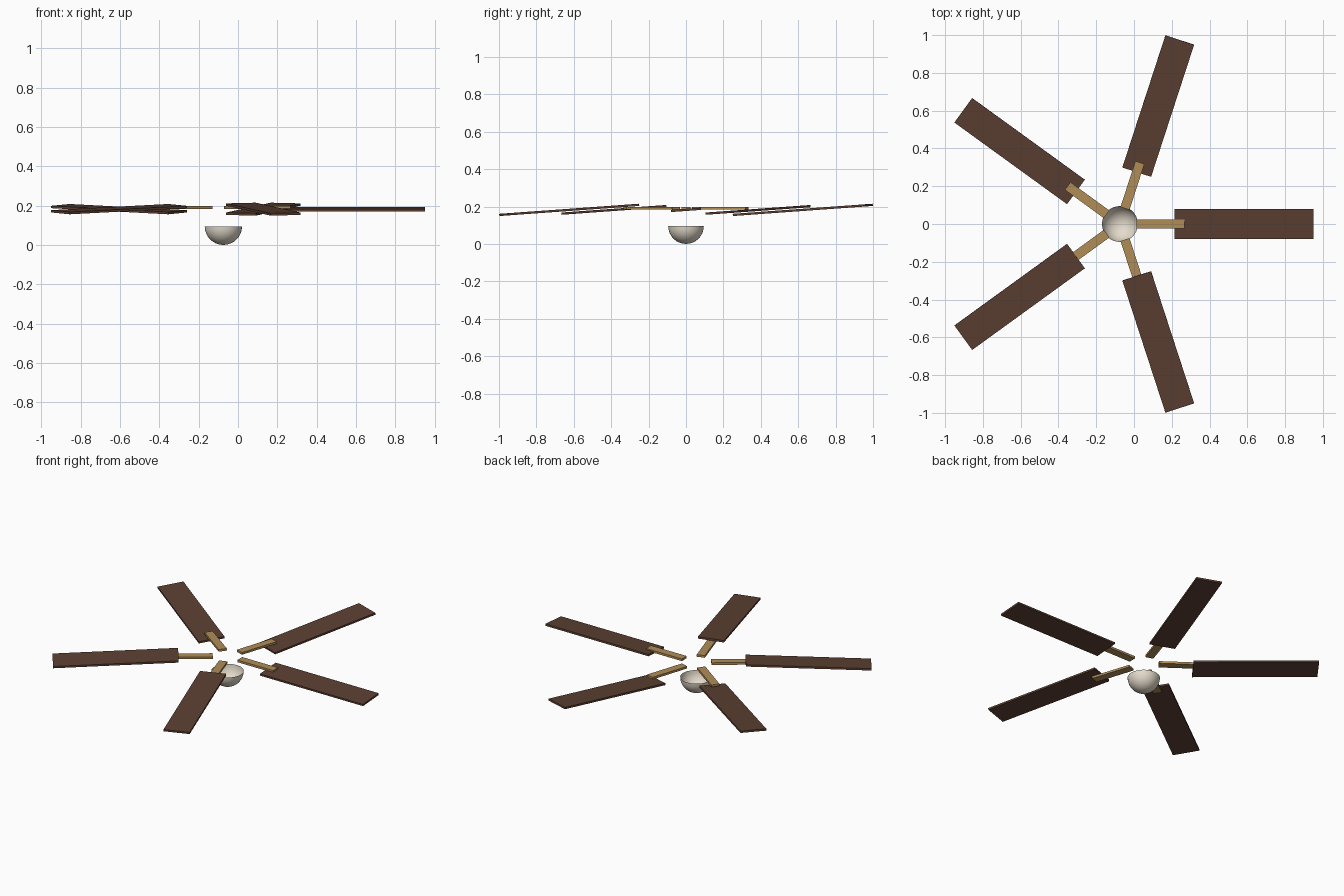
import bpy, bmesh, math
from mathutils import Matrix, Vector

if "Cube" in bpy.data.objects:
    bpy.data.objects.remove(bpy.data.objects["Cube"])

HUB_X = -0.0745      # fan axis
BLADES = 5
TILT = 0.072         # every blade leans about the same x direction


def material(name, rgb):
    m = bpy.data.materials.new(name)
    m.diffuse_color = (*rgb, 1.0)
    m.use_nodes = True
    m.node_tree.nodes["Principled BSDF"].inputs["Base Color"].default_value = m.diffuse_color
    return m


wood = material("dark wood", (0.107, 0.051, 0.033))
brass = material("brass", (0.434, 0.266, 0.095))
glass = material("warm white glass", (0.78, 0.71, 0.60))


def add_object(name, bm, mat):
    mesh = bpy.data.meshes.new(name)
    bm.to_mesh(mesh)
    bm.free()
    mesh.materials.append(mat)
    obj = bpy.data.objects.new(name, mesh)
    bpy.context.collection.objects.link(obj)
    return obj


def radial_box(name, angle, inner, outer, width, thick, z, tilt, mat):
    """Flat board pointing outward from the hub, leaned about its centre."""
    bm = bmesh.new()
    bmesh.ops.create_cube(bm, size=1.0)
    bmesh.ops.scale(bm, vec=(outer - inner, width, thick), verts=bm.verts)
    r = (inner + outer) / 2
    centre = Vector((HUB_X + r * math.cos(angle), r * math.sin(angle), z))
    bm.transform(Matrix.Translation(centre) @ Matrix.Rotation(tilt, 4, 'X')
                 @ Matrix.Rotation(angle, 4, 'Z'))
    return add_object(name, bm, mat)


# Blades and their brackets
for i in range(BLADES):
    a = math.tau * i / BLADES
    radial_box(f"blade_{i + 1}", a, 0.288, 1.025, 0.16, 0.012, 0.182, TILT, wood)
    radial_box(f"blade_bracket_{i + 1}", a, 0.087, 0.342, 0.05, 0.014, 0.19, 0.0, brass)

# Open light bowl: lower half of a sphere
R = 0.095
bm = bmesh.new()
bmesh.ops.create_uvsphere(bm, u_segments=32, v_segments=16, radius=R)
bmesh.ops.delete(bm, geom=[v for v in bm.verts if v.co.z > 1e-4], context='VERTS')
bmesh.ops.translate(bm, vec=(HUB_X, 0, R), verts=bm.verts)
for f in bm.faces:
    f.smooth = True
add_object("light_bowl", bm, glass)
